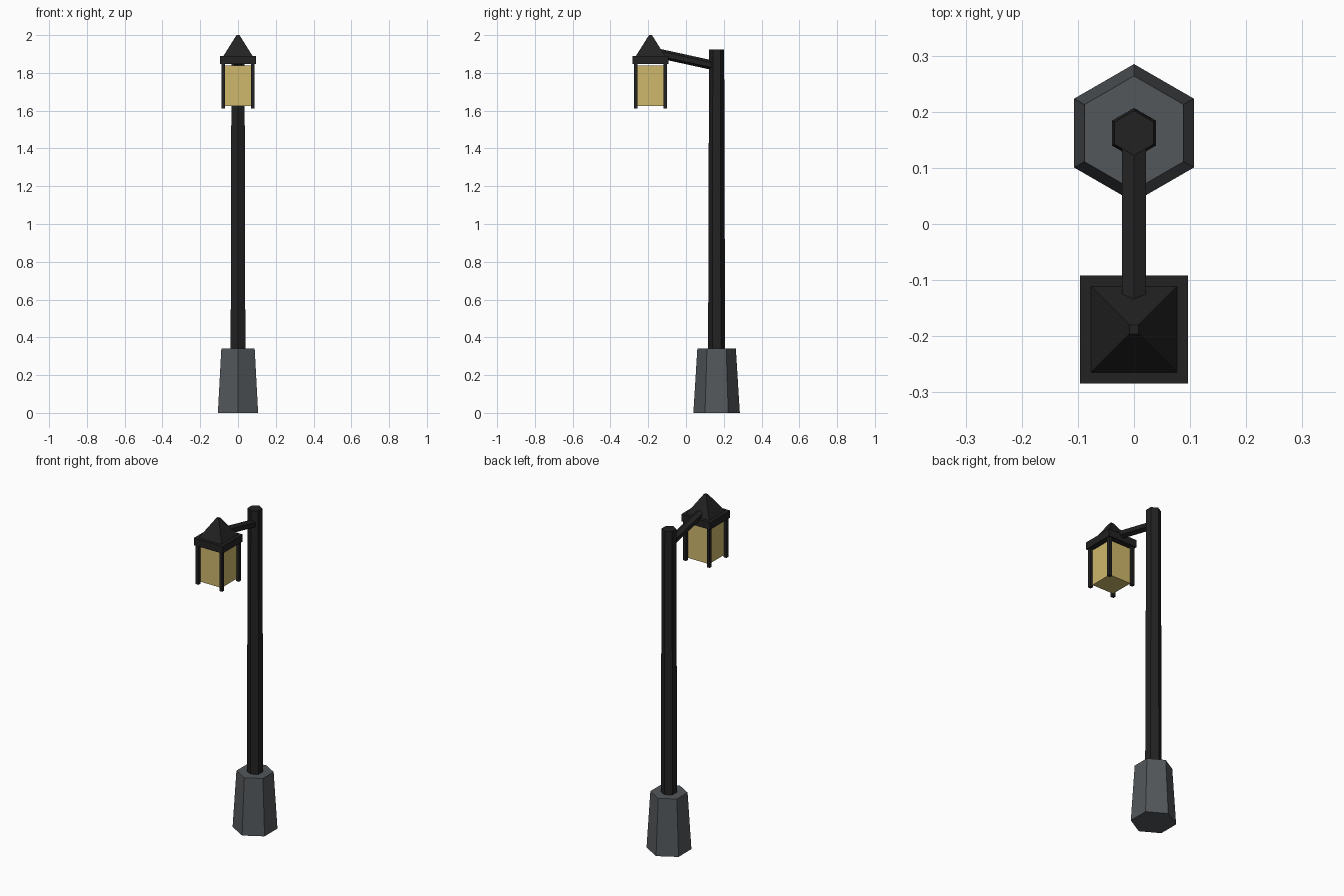
import bpy, math
from mathutils import Vector

if "Cube" in bpy.data.objects:
    bpy.data.objects.remove(bpy.data.objects["Cube"])


def material(name, rgb):
    m = bpy.data.materials.new(name)
    m.diffuse_color = (*rgb, 1)
    m.use_nodes = True
    m.node_tree.nodes["Principled BSDF"].inputs["Base Color"].default_value = m.diffuse_color
    return m


IRON = material("dark_iron", (0.016, 0.016, 0.016))
STONE = material("grey_stone", (0.088, 0.097, 0.105))
GLASS = material("yellow_glass", (0.62, 0.48, 0.15))

POLE_Y, LAMP_Y = 0.162, -0.188


def prism(name, mat, sides, r0, r1, start, end, turn=0.0):
    """Flat-sided (tapered) prism from start to end; r0/r1 are corner radii."""
    a, b = Vector(start), Vector(end)
    axis = b - a
    # tilt happens only in the yz plane, so x stays the sideways direction
    u = Vector((1, 0, 0))
    v = axis.normalized().cross(u)
    verts = []
    for p, r in ((a, r0), (b, r1)):
        for i in range(sides):
            t = turn + 2 * math.pi * i / sides
            verts.append(p + u * r * math.cos(t) + v * r * math.sin(t))
    faces = [(i, (i + 1) % sides, (i + 1) % sides + sides, i + sides) for i in range(sides)]
    faces += [tuple(reversed(range(sides))), tuple(range(sides, 2 * sides))]
    me = bpy.data.meshes.new(name)
    me.from_pydata(verts, [], faces)
    me.materials.append(mat)
    ob = bpy.data.objects.new(name, me)
    bpy.context.collection.objects.link(ob)
    return ob


def square(name, mat, h0, h1, x, y, z0, z1):
    """Square block or frustum given by half widths."""
    s = math.sqrt(2)
    return prism(name, mat, 4, h0 * s, h1 * s, (x, y, z0), (x, y, z1), math.pi / 4)


HEX = math.pi / 6  # corners pointing front and back

# Footing and pole
prism("stone_base", STONE, 6, 0.123, 0.102, (0, POLE_Y, 0), (0, POLE_Y, 0.34), HEX)
prism("pole", IRON, 6, 0.045, 0.040, (0, POLE_Y, 0.33), (0, POLE_Y, 1.925), HEX)

# Sloping arm from the pole into the lantern roof
prism("arm", IRON, 6, 0.025, 0.025, (0, POLE_Y, 1.836), (0, -0.14, 1.902), HEX)

# Lantern: roof, rim, glass and corner posts
square("roof", IRON, 0.080, 0.008, 0, LAMP_Y, 1.885, 2.0)
square("roof_rim", IRON, 0.096, 0.096, 0, LAMP_Y, 1.847, 1.89)
square("lamp_glass", GLASS, 0.072, 0.072, 0, LAMP_Y, 1.625, 1.84)
for sx in (-1, 1):
    for sy in (-1, 1):
        square("corner_post", IRON, 0.0095, 0.0095, sx * 0.079, LAMP_Y + sy * 0.079, 1.612, 1.855)
